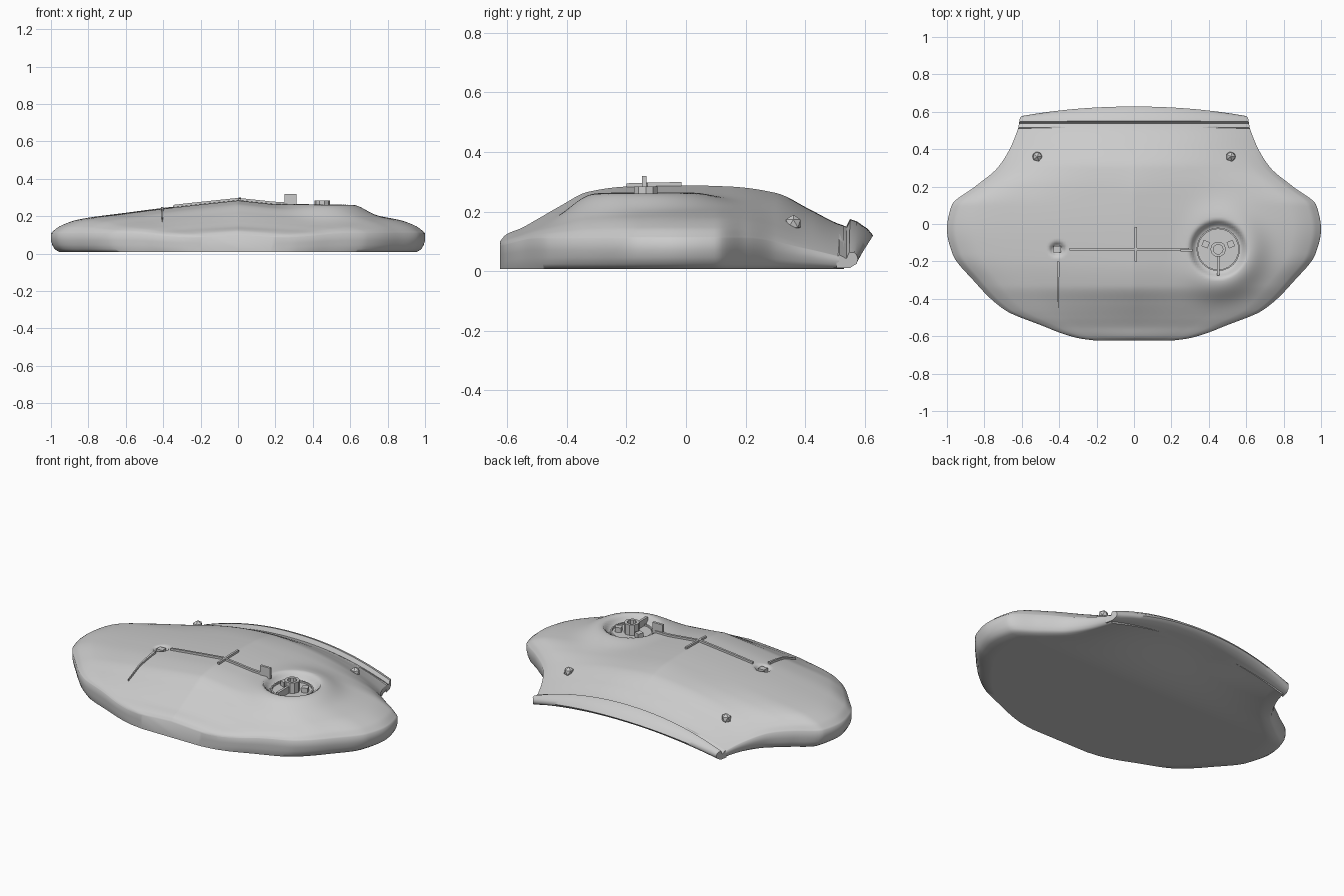
import bpy, bmesh, math
from mathutils import Vector

if "Cube" in bpy.data.objects:
    bpy.data.objects.remove(bpy.data.objects["Cube"])

CX, CY = 0.45, -0.135      # dial recess centre
PX, PY = -0.41, -0.135     # small socket centre


def interp(pts, t):
    # smooth monotone interpolation through profile points
    n = len(pts)
    if t <= pts[0][0]:
        return pts[0][1]
    if t >= pts[-1][0]:
        return pts[-1][1]
    sl = [(pts[i + 1][1] - pts[i][1]) / (pts[i + 1][0] - pts[i][0]) for i in range(n - 1)]
    m = [sl[0]] + [0 if a * b <= 0 else 2 * a * b / (a + b) for a, b in zip(sl, sl[1:])] + [sl[-1]]
    for i in range(n - 1):
        (x0, y0), (x1, y1) = pts[i], pts[i + 1]
        if t <= x1:
            h = x1 - x0
            s = (t - x0) / h
            return ((2*s**3 - 3*s*s + 1) * y0 + (s**3 - 2*s*s + s) * h * m[i]
                    + (3*s*s - 2*s**3) * y1 + (s**3 - s*s) * h * m[i + 1])


WIDTH = [(-.624, .2), (-.61, .3), (-.54, .5), (-.46, .69), (-.3, .86), (-.16, .97), (-.03, 1),
         (.1, .975), (.2, .85), (.3, .73), (.41, .66), (.51, .62), (.56, .605)]
HEIGHT = [(-.624, .1), (-.605, .122), (-.55, .146), (-.5, .174), (-.42, .22), (-.33, .266), (-.2, .284),
          (0, .288), (.15, .284), (.3, .263), (.42, .205), (.51, .16), (.56, .145)]
DOME = [(0, 1), (.35, .79), (.6, .61), (.85, .41), (.955, .2), (1, 0)]
RIM = [(-.624, .085), (-.5, .11), (.2, .11), (.4, .075), (.53, .045)]


def ease(a, b, t):
    t = min(max((t - a) / (b - a), 0), 1)
    return t * t * (3 - 2 * t)


def top(x, y):
    # height of the shell's upper side, with recess and socket pressed in
    w, h, rim = interp(WIDTH, y), interp(HEIGHT, y), interp(RIM, y)
    u, k = min(abs(x) / w, 1), ease(.1, .45, y)
    g = interp(DOME, u) * (1 - k) + (1 - u ** 2.2) * k
    z = rim + (h - rim) * g
    d = math.hypot(x - CX, y - CY)
    z += max(.266 - z, 0) * .9 * math.exp(-(max(d - .16, 0) / .09) ** 2)
    k = ease(.118, .16, d)
    z = z * k + .222 * (1 - k)
    e = math.hypot((x - PX) / 1.2, y - PY)
    return z - .03 * (1 - ease(.018, .04, e))


def make(name, verts, faces, smooth=False):
    me = bpy.data.meshes.new(name)
    me.from_pydata(verts, [], faces)
    bm = bmesh.new()
    bm.from_mesh(me)
    bmesh.ops.recalc_face_normals(bm, faces=bm.faces)
    bm.to_mesh(me)
    bm.free()
    ob = bpy.data.objects.new(name, me)
    bpy.context.collection.objects.link(ob)
    if smooth:
        bpy.ops.object.select_all(action='DESELECT')
        ob.select_set(True)
        bpy.context.view_layer.objects.active = ob
        bpy.ops.object.shade_smooth_by_angle(angle=math.radians(65))
    return ob


def loft(name, sections, smooth=False):
    n = len(sections[0])
    faces = [(i*n + j, i*n + (j+1) % n, (i+1)*n + (j+1) % n, (i+1)*n + j)
             for i in range(len(sections) - 1) for j in range(n)]
    faces += [tuple(range(n)), tuple((len(sections) - 1) * n + j for j in range(n))]
    return make(name, [p for s in sections for p in s], faces, smooth)


def strip(name, a, b, wa, wb, lift=.012, seg=24):
    # thin raised rib that follows the shell from a to b
    a, b = Vector(a), Vector(b)
    side = Vector((-(b - a).y, (b - a).x)).normalized()
    secs = []
    for i in range(seg + 1):
        t = i / seg
        p, w = a.lerp(b, t), (wa + (wb - wa) * t) / 2
        l, r = p + side * w, p - side * w
        z = top(p.x, p.y)
        secs.append([(l.x, l.y, z - .015), (r.x, r.y, z - .015), (r.x, r.y, z + lift), (l.x, l.y, z + lift)])
    return loft(name, secs)


def box(name, c, size, rot=0):
    sx, sy, sz = (s / 2 for s in size)
    co, si = math.cos(rot), math.sin(rot)
    secs = [[(c[0] + x*co - y*si, c[1] + x*si + y*co, c[2] + z)
             for x, y in ((-sx, -sy), (sx, -sy), (sx, sy), (-sx, sy))] for z in (-sz, sz)]
    return loft(name, secs)


def ring(name, ro, ri, z0, z1, n):
    # hollow ring about the dial centre
    secs = [(ro, z0), (ro, z1), (ri, z1), (ri, z0)]
    v = [(CX + r * math.cos(math.tau*j/n), CY + r * math.sin(math.tau*j/n), z) for r, z in secs for j in range(n)]
    f = [(i*n + j, i*n + (j+1) % n, (i+1) % 4*n + (j+1) % n, (i+1) % 4*n + j) for i in range(4) for j in range(n)]
    return make(name, v, f)


# shell: closed cross-sections stepped from front to back, underside arched at the back
NU, NY = 180, 120
shell = []
for k in range(NY + 1):
    t = k / NY
    y = -.624 + 1.154 * (t - .5 * math.sin(math.tau * t) / math.tau)
    w, rim = interp(WIDTH, y), interp(RIM, y)
    us = [math.sin((i / NU - .5) * math.pi) * .35 + (i / NU * 2 - 1) * .65 for i in range(NU + 1)]
    sec = [(u * w, y, top(u * w, y)) for u in us]
    side = [(1, .65), (.993, .42), (.98, .22)]
    sec += [(w * s, y, rim * f) for s, f in side]
    rise = .095 * ease(.1, .63, y)
    sec += [(.955 * w * (1 - i / 10), y, .008 + rise * (1 - (1 - i / 10) ** 2)) for i in range(21)]
    sec += [(-w * s, y, rim * f) for s, f in reversed(side)]
    shell.append(sec)
loft("shell", shell, True)

# rear lip: section blends from the high centre to the low ends
MID = [(.505, .15), (.515, .158), (.538, .15), (.55, .175), (.572, .168), (.61, .142), (.628, .12), (.61, .103), (.56, .096), (.505, .085)]
END = [(.505, .045), (.515, .055), (.538, .042), (.548, .064), (.566, .062), (.574, .052), (.577, .04), (.572, .025), (.55, .011), (.505, .011)]
lip = []
for i in range(41):
    u = i / 20 - 1
    k = abs(u) ** 2.1
    lip.append([(u * (.62 - .15 * (m[0] - .505)), m[0] + (e[0] - m[0]) * k, m[1] + (e[1] - m[1]) * k)
                for m, e in zip(MID, END)])
loft("rear_lip", lip, True)

# ribs on the top
strip("long_rib", (-.345, -.135), (.295, -.135), .012, .014)
strip("cross_rib", (.01, -.2), (.01, -.015), .012, .012)
strip("tapered_rib", (-.405, -.2), (-.405, -.45), .014, .004)
box("rib_end_block", (.28, -.14, .288), (.065, .014, .064))
box("socket_post", (PX, PY, .225), (.04, .035, .03))

# dial in the round recess
ring("dial_ring", .116, .108, .21, .232, 24)
ring("hub", .042, .026, .215, .284, 10)
for i, (ang, r0, r1, wd, h) in enumerate(((-90, .04, .14, .014, .262), (22, .055, .09, .035, .25), (158, .055, .09, .035, .25))):
    a = math.radians(ang)
    m = (r0 + r1) / 2
    box(f"dial_tab_{i}", (CX + m * math.cos(a), CY + m * math.sin(a), (h + .215) / 2), (r1 - r0, wd, h - .215), a)

# faceted studs near the back
for s in (-1, 1):
    bpy.ops.mesh.primitive_ico_sphere_add(subdivisions=1, radius=.029, location=(s * .517, .36, top(.517, .36) + .004))
    bpy.context.object.name = "stud_left" if s < 0 else "stud_right"
